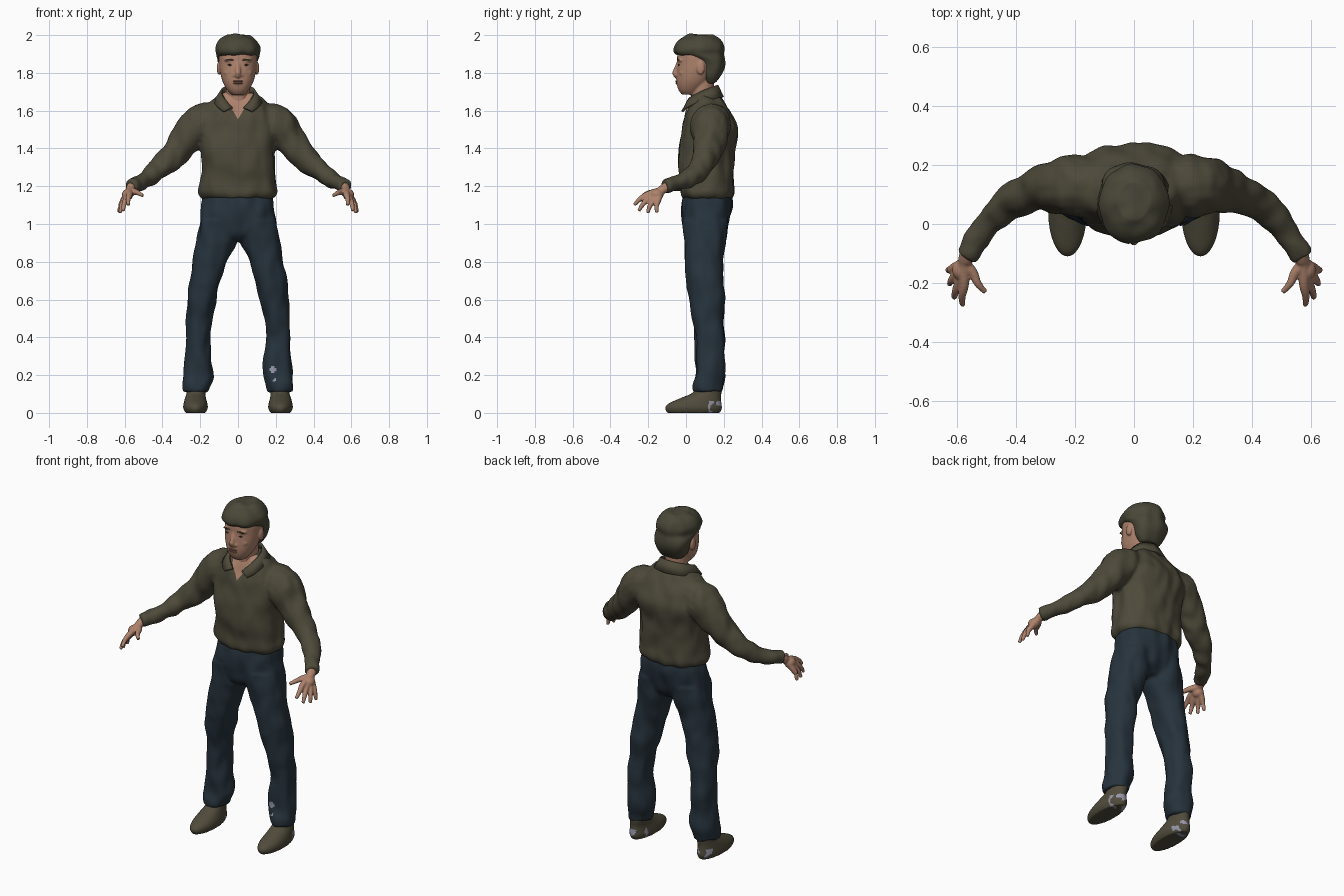
import bpy, bmesh, math
from mathutils import Vector, Matrix, noise

cube = bpy.data.objects.get("Cube")
if cube:
    bpy.data.objects.remove(cube, do_unlink=True)


def material(name, rgb):
    m = bpy.data.materials.new(name)
    m.use_nodes = True
    m.diffuse_color = (*rgb, 1)
    bsdf = m.node_tree.nodes["Principled BSDF"]
    bsdf.inputs["Base Color"].default_value = (*rgb, 1)
    bsdf.inputs["Roughness"].default_value = 0.8
    return m


OLIVE = material("olive cloth", (0.075, 0.067, 0.042))
HAIR = material("dark hair", (0.068, 0.064, 0.04))
DENIM = material("dark denim", (0.02, 0.033, 0.046))
SKIN = material("skin", (0.42, 0.225, 0.15))
LIPS = material("lips", (0.25, 0.105, 0.08))
DARK = material("eye dark", (0.05, 0.03, 0.025))
SHOE = material("shoe leather", (0.08, 0.07, 0.044))
LILAC = material("worn lilac patch", (0.3, 0.3, 0.4))


def spline(rows, steps=4):
    """Catmull-Rom interpolation of station rows."""
    rows = [Vector(r) for r in rows]
    out = []
    for i in range(len(rows) - 1):
        a, b, c, d = rows[max(i - 1, 0)], rows[i], rows[i + 1], rows[min(i + 2, len(rows) - 1)]
        for k in range(steps):
            t = k / steps
            out.append(b + (c - a) * (t / 2) + (a * 2 - b * 5 + c * 4 - d) * (t * t / 2)
                       + (b * 3 - a - c * 3 + d) * (t ** 3 / 2))
    return out + [rows[-1]]


def skin_rings(bm, rings):
    loops = [[bm.verts.new(p) for p in ring] for ring in rings]
    n = len(loops[0])
    for low, high in zip(loops, loops[1:]):
        for i in range(n):
            bm.faces.new((low[i], low[(i + 1) % n], high[(i + 1) % n], high[i]))
    bm.faces.new(loops[0][::-1])
    bm.faces.new(loops[-1])


def loft(bm, rows, side=1, power=2.0, n=32):
    """Level rings: x, y, z, half width, half depth."""
    rings = []
    for x, y, z, rx, ry in spline(rows):
        ring = []
        for i in range(n):
            a = math.tau * i / n
            c, s = math.cos(a), math.sin(a)
            e = 2 / power
            ring.append((side * x + rx * math.copysign(abs(c) ** e, c),
                         y + ry * math.copysign(abs(s) ** e, s), z))
        rings.append(ring)
    skin_rings(bm, rings)


def tube(bm, rows, side=1, n=16):
    """Round limb along a path: x, y, z, radius."""
    pts = spline(rows)
    centres = [Vector((side * p[0], p[1], p[2])) for p in pts]
    rings = []
    for i, c in enumerate(centres):
        t = (centres[min(i + 1, len(pts) - 1)] - centres[max(i - 1, 0)]).normalized()
        u = t.orthogonal().normalized() if abs(t.z) > 0.95 else t.cross(Vector((0, 0, 1))).normalized()
        v = t.cross(u)
        rings.append([c + (u * math.cos(math.tau * k / n) + v * math.sin(math.tau * k / n)) * pts[i][3]
                      for k in range(n)])
    skin_rings(bm, rings)


def blob(bm, centre, size):
    m = Matrix.Translation(centre) @ Matrix.Diagonal((*size, 1))
    bmesh.ops.create_uvsphere(bm, u_segments=20, v_segments=12, radius=1, matrix=m)


def finish(bm, name, mats, voxel=0, smooth=4, folds=0, edit=None):
    """Fuse the overlapping pieces, soften them, add folds, then paint by rule."""
    bmesh.ops.recalc_face_normals(bm, faces=bm.faces)
    mesh = bpy.data.meshes.new(name)
    bm.to_mesh(mesh)
    bm.free()
    ob = bpy.data.objects.new(name, mesh)
    bpy.context.collection.objects.link(ob)
    if voxel:
        r = ob.modifiers.new("fuse", "REMESH")
        r.mode, r.voxel_size = "VOXEL", voxel
        s = ob.modifiers.new("soften", "SMOOTH")
        s.factor, s.iterations = 0.5, smooth
        bpy.context.view_layer.update()
        baked = bpy.data.meshes.new_from_object(ob.evaluated_get(bpy.context.evaluated_depsgraph_get()))
        ob.modifiers.clear()
        ob.data = baked
        baked.name = name
    ob.data.materials.clear()
    for m in mats:
        ob.data.materials.append(m)
    bm = bmesh.new()
    bm.from_mesh(ob.data)
    bm.normal_update()
    if folds:
        moves = [v.normal * folds * noise.noise(Vector((v.co.x * 16, v.co.y * 16, v.co.z * 9))) for v in bm.verts]
        for v, d in zip(bm.verts, moves):
            v.co += d
    for f in bm.faces:
        f.smooth = True
        f.material_index = 0
    if edit:
        edit(bm)
    bm.to_mesh(ob.data)
    bm.free()
    return ob


# Shirt: torso and sleeves, with an open neck
def open_neck(bm):
    tip = Vector((0, 0, 1.555))
    for s in (1, -1):
        faces = [f for f in bm.faces if f.calc_center_median().y < 0.08 and f.calc_center_median().z > 1.53]
        geom = faces + list({e for f in faces for e in f.edges}) + list({v for f in faces for v in f.verts})
        bmesh.ops.bisect_plane(bm, geom=geom, plane_co=tip, plane_no=(1, 0, -s * 0.6))
    for f in bm.faces:
        c = f.calc_center_median()
        if c.y < 0.08 and abs(c.x) < (c.z - tip.z) * 0.6:
            f.material_index = 1


bm = bmesh.new()
loft(bm, [(0, .11, 1.135, .185, .125), (0, .11, 1.165, .208, .142), (0, .11, 1.22, .2, .142),
          (0, .105, 1.3, .192, .147), (0, .11, 1.4, .197, .152), (0, .125, 1.5, .205, .148),
          (0, .12, 1.57, .2, .128), (0, .115, 1.625, .17, .105), (0, .11, 1.665, .125, .082),
          (0, .1, 1.7, .07, .06)], power=2.4)
for s in (1, -1):
    tube(bm, [(.1, .125, 1.56, .09), (.205, .13, 1.525, .105), (.285, .125, 1.43, .084),
              (.36, .1, 1.345, .068), (.44, .06, 1.275, .055), (.51, -.02, 1.225, .045),
              (.57, -.11, 1.2, .038)], s)
finish(bm, "shirt", [OLIVE, SKIN], 0.009, 8, 0.012, open_neck)

# Collar: a folded band open at the front
top = spline([(0, .165, 1.735), (.065, .14, 1.725), (.088, .08, 1.7), (.072, .02, 1.665), (.03, -.005, 1.615)])
low = spline([(0, .195, 1.67), (.09, .165, 1.665), (.125, .085, 1.65), (.11, .01, 1.62), (.075, -.02, 1.595)])
bm = bmesh.new()
for s in (1, -1):
    pairs = [[bm.verts.new((s * p.x, p.y, p.z)) for p in pair] for pair in zip(top, low)]
    for (a, b), (c, d) in zip(pairs, pairs[1:]):
        bm.faces.new((a, b, d, c))
bmesh.ops.remove_doubles(bm, verts=bm.verts, dist=0.0005)
collar = finish(bm, "collar", [OLIVE])
mod = collar.modifiers.new("thickness", "SOLIDIFY")
mod.thickness, mod.offset = 0.012, 0


# Trousers: hips and two legs
def worn_patch(bm):
    for f in bm.faces:
        c = f.calc_center_median()
        if c.y < 0.12 and min(math.hypot(c.x - .185, c.z - .23) - .017, math.hypot(c.x - .195, c.z - .175) - .008) < 0:
            f.material_index = 1


bm = bmesh.new()
loft(bm, [(0, .11, 1.17, .175, .12), (0, .112, 1.1, .19, .132), (0, .105, 1.02, .205, .124),
          (0, .1, .95, .2, .105), (0, .1, .91, .15, .07)], power=2.3)
for s in (1, -1):
    loft(bm, [(.1, .105, 1.02, .1, .118), (.117, .1, .9, .108, .106), (.15, .097, .8, .09, .099),
              (.175, .1, .7, .083, .096), (.19, .11, .6, .076, .091), (.204, .12, .5, .067, .083),
              (.212, .127, .4, .063, .08), (.211, .127, .3, .07, .077), (.21, .127, .2, .08, .077),
              (.22, .117, .15, .074, .077), (.225, .115, .11, .066, .074)], s, 2.2)
finish(bm, "trousers", [DENIM, LILAC], 0.009, 5, 0.012, worn_patch)


# Shoes with worn heels
def worn_heel(bm):
    for f in bm.faces:
        c = f.calc_center_median()
        if c.y > 0.12 and c.z < 0.065 and noise.noise(c * 28) > 0.12:
            f.material_index = 1


for s, label in ((1, "left"), (-1, "right")):
    bm = bmesh.new()
    loft(bm, [(.225, .04, .0, .054, .14), (.225, .04, .025, .065, .151), (.225, .048, .05, .063, .14),
              (.225, .08, .08, .055, .105), (.222, .11, .105, .05, .078), (.22, .125, .14, .05, .065)], s)
    finish(bm, label + "_shoe", [SHOE, LILAC], 0.006, 3, 0, worn_heel)

# Hands: palm, four fingers and a thumb
fingers = [((.575, -.205, 1.155), (.58, -.275, 1.1)), ((.59, -.195, 1.135), (.608, -.25, 1.07)),
           ((.602, -.172, 1.125), (.624, -.203, 1.058)), ((.607, -.148, 1.125), (.63, -.155, 1.06)),
           ((.545, -.165, 1.17), (.503, -.23, 1.15))]
for s, label in ((1, "left"), (-1, "right")):
    bm = bmesh.new()
    for knuckle, tip in fingers:
        k, t = Vector(knuckle), Vector(tip)
        mid = k.lerp(t, 0.5) + Vector((.004, -.004, .004))
        tube(bm, [(.56, -.09, 1.203, .026), (.572, -.13, 1.178, .022), (*k, .017), (*mid, .013), (*t, .009)], s)
    blob(bm, (s * .585, -.155, 1.155), (.03, .036, .03))
    finish(bm, label + "_hand", [SKIN], 0.0045, 3)

# Head: skull, neck, nose, brow, chin and ears
bm = bmesh.new()
loft(bm, [(0, .018, 1.685, .035, .04), (0, .02, 1.71, .058, .06), (0, .035, 1.75, .08, .085),
          (0, .05, 1.8, .094, .1), (0, .065, 1.85, .1, .112), (0, .07, 1.9, .1, .115), (0, .075, 1.95, .085, .1)], power=2.2)
loft(bm, [(0, .1, 1.58, .068, .065), (0, .09, 1.66, .064, .062), (0, .085, 1.78, .064, .062)])
tube(bm, [(0, -.035, 1.86, .012), (0, -.05, 1.82, .014), (0, -.057, 1.795, .016), (0, -.045, 1.782, .014)])
blob(bm, (0, -.035, 1.75), (.035, .018, .024))
for s in (1, -1):
    blob(bm, (s * .018, -.045, 1.788), (.013, .012, .01))
    blob(bm, (s * .04, -.03, 1.868), (.034, .014, .01))
    blob(bm, (s * .05, -.015, 1.8), (.025, .02, .022))
    blob(bm, (s * .102, .078, 1.825), (.01, .022, .036))
finish(bm, "head", [SKIN], 0.005, 4)

# Eyes, brows and lips
for s, label in ((1, "left"), (-1, "right")):
    for part, mat, at, size in (("eye", DARK, (.04, -.037, 1.842), (.015, .006, .005)),
                                ("eyebrow", HAIR, (.042, -.041, 1.869), (.026, .006, .004))):
        bm = bmesh.new()
        blob(bm, (s * at[0], *at[1:]), size)
        finish(bm, label + "_" + part, [mat])
bm = bmesh.new()
for z in (1.756, 1.746):
    blob(bm, (0, -.048, z), (.026, .008, .005))
finish(bm, "lips", [LIPS])

# Hair: a short cap that drops lower at the back
bm = bmesh.new()
loft(bm, [(0, .125, 1.745, .058, .035), (0, .125, 1.78, .086, .057), (0, .13, 1.83, .103, .072),
          (0, .118, 1.87, .112, .086), (0, .072, 1.9, .114, .127), (0, .07, 1.935, .117, .132),
          (0, .073, 1.975, .094, .108), (0, .078, 2.003, .055, .065)], power=2.1)
finish(bm, "hair", [HAIR], 0.007, 4, 0.01)
